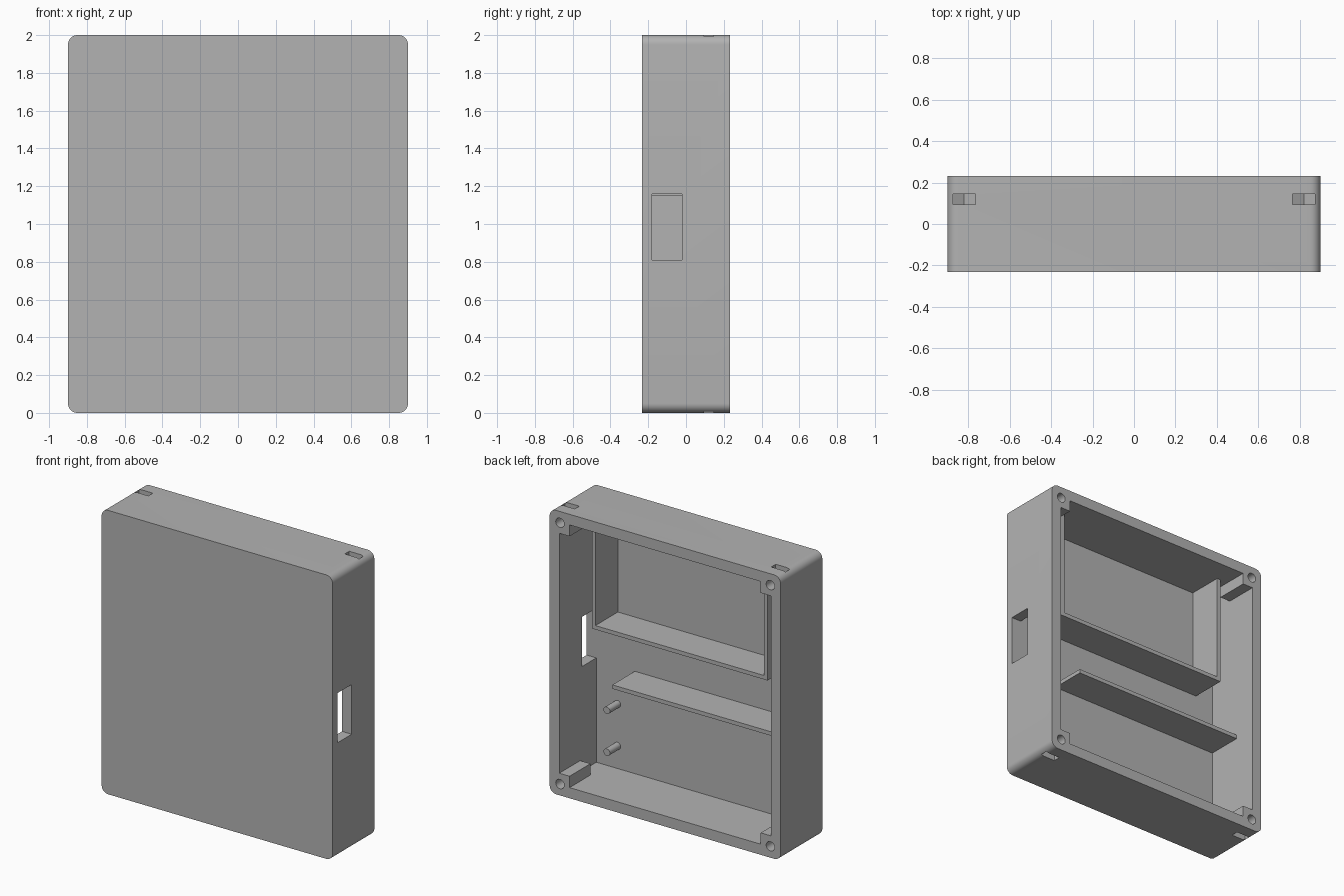
import bpy, bmesh, math

if "Cube" in bpy.data.objects:
    bpy.data.objects.remove(bpy.data.objects["Cube"])

W, D, H = 0.90, 0.232, 2.0        # half width, half depth, height
WALL = 0.075                      # side wall thickness
FLOOR = -0.18                     # inner face of the front panel
POST = 0.155                      # corner post size measured from outside
RIB = 0.07                        # back edge of the inner ribs
HOLE = 0.08                       # screw centre inset from the outside

grey = bpy.data.materials.new("light grey plastic")
grey.use_nodes = True
grey.diffuse_color = (0.45, 0.45, 0.45, 1)
grey.node_tree.nodes["Principled BSDF"].inputs["Base Color"].default_value = (0.45, 0.45, 0.45, 1)


def prism(name, profile, y0, y1):
    """Extrude an x-z outline from y0 to y1."""
    bm = bmesh.new()
    face = bm.faces.new([bm.verts.new((x, y0, z)) for x, z in profile])
    top = bmesh.ops.extrude_face_region(bm, geom=[face])["geom"]
    verts = [v for v in top if isinstance(v, bmesh.types.BMVert)]
    bmesh.ops.translate(bm, verts=verts, vec=(0, y1 - y0, 0))
    bmesh.ops.recalc_face_normals(bm, faces=bm.faces)
    mesh = bpy.data.meshes.new(name)
    bm.to_mesh(mesh)
    bm.free()
    mesh.materials.append(grey)
    obj = bpy.data.objects.new(name, mesh)
    bpy.context.collection.objects.link(obj)
    return obj


def box(name, x0, x1, y0, y1, z0, z1):
    return prism(name, [(x0, z0), (x1, z0), (x1, z1), (x0, z1)], y0, y1)


def circle(cx, cz, r, n):
    return [(cx + r * math.cos(2 * math.pi * i / n), cz + r * math.sin(2 * math.pi * i / n))
            for i in range(n)]


def rounded_rect(r, n):
    pts = []
    for k, (sx, sz) in enumerate([(1, 1), (-1, 1), (-1, -1), (1, -1)]):
        for i in range(n + 1):
            a = math.pi / 2 * (k + i / n)
            pts.append((sx * (W - r) + r * math.cos(a),
                        H / 2 + sz * (H / 2 - r) + r * math.sin(a)))
    return pts


def smooth(obj):
    bpy.ops.object.select_all(action="DESELECT")
    obj.select_set(True)
    bpy.context.view_layer.objects.active = obj
    bpy.ops.object.shade_smooth_by_angle(angle=math.radians(30))


# Outer shell
case = prism("case", rounded_rect(0.05, 8), -D, D)

# Cavity: full size behind the posts, notched at the corners beside them
ix, px = W - WALL, W - POST
cutters = [
    box("cavity_deep", -ix, ix, FLOOR, 0, WALL, H - WALL),
    box("cavity_tall", -px, px, FLOOR, 0.3, WALL, H - WALL),
    box("cavity_wide", -ix, ix, FLOOR, 0.3, POST, H - POST),
    box("port_opening", 0.78, 1.0, FLOOR, -0.02, 0.81, 1.16),
]

# Screw holes and nut slots in the four corners
for sx in (-1, 1):
    for sz in (-1, 1):
        cx, cz = sx * (W - HOLE), H / 2 + sz * (H / 2 - HOLE)
        cutters.append(prism("screw_hole", circle(cx, cz, 0.033, 24), 0.04, 0.3))
        slot = [(-0.055, 0.2), (-0.055, -0.032), (0, -0.064), (0.055, -0.032), (0.055, 0.2)]
        cutters.append(prism("nut_slot", [(cx + x, cz + sz * z) for x, z in slot], 0.095, 0.145))

for cutter in cutters:
    cutter.hide_render = True
    mod = case.modifiers.new(cutter.name, "BOOLEAN")
    mod.operation = "DIFFERENCE"
    mod.solver = "EXACT"
    mod.object = cutter

# Bake the cuts and drop the cutters
graph = bpy.context.evaluated_depsgraph_get()
baked = bpy.data.meshes.new_from_object(case.evaluated_get(graph))
case.modifiers.clear()
case.data = baked
for cutter in cutters:
    bpy.data.objects.remove(cutter)
smooth(case)

# Three-sided tray hanging from the top wall
tx, tz, t = 0.685, 1.15, 0.028
top = H - WALL
prism("tray", [(-tx, top), (-tx, tz), (tx, tz), (tx, top), (tx - t, top),
               (tx - t, tz + t), (t - tx, tz + t), (t - tx, top)], FLOOR, RIB)

# Shelf reaching the right wall
box("shelf", -ix, 0.525, FLOOR, RIB, 0.768, 0.796)

# Mounting pegs
for name, z in (("upper_peg", 0.53), ("lower_peg", 0.235)):
    smooth(prism(name, circle(0.66, z, 0.025, 20), FLOOR, -0.06))
